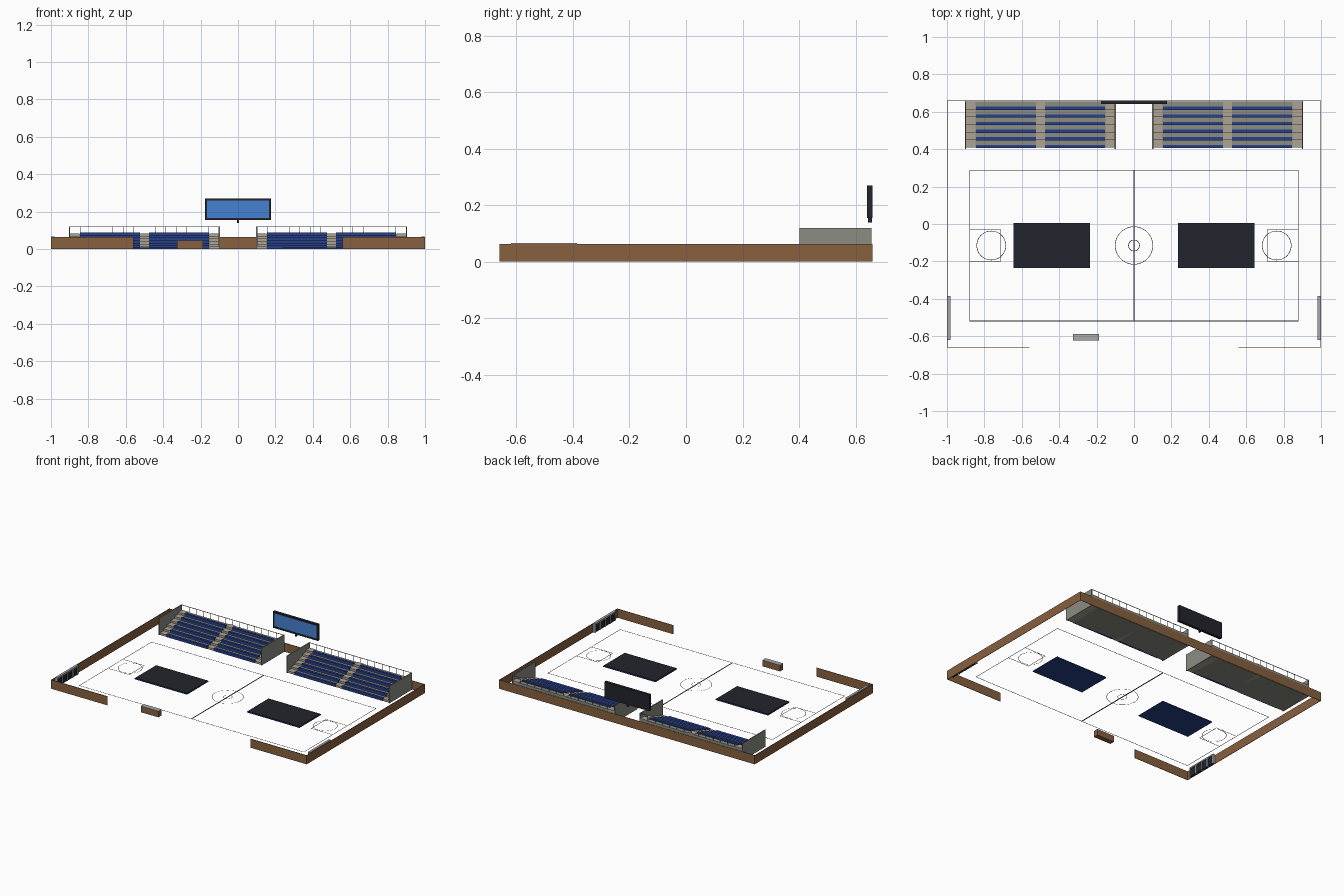
import bpy, bmesh, math

if "Cube" in bpy.data.objects:
    bpy.data.objects.remove(bpy.data.objects["Cube"])


def mat(name, r, g, b):
    m = bpy.data.materials.new(name)
    m.diffuse_color = (r, g, b, 1)
    m.use_nodes = True
    m.node_tree.nodes["Principled BSDF"].inputs["Base Color"].default_value = m.diffuse_color
    return m


WOOD = mat("wood", 0.25, 0.12, 0.05)
BLUE = mat("seat_blue", 0.02, 0.05, 0.25)
BLACK = mat("black", 0.016, 0.018, 0.026)
SCREEN = mat("screen_blue", 0.06, 0.22, 0.65)
TAN = mat("aisle_tan", 0.42, 0.37, 0.29)
STONE = mat("stone", 0.26, 0.27, 0.23)
STEEL = mat("steel", 0.4, 0.4, 0.42)
LINE = mat("court_line", 0.2, 0.18, 0.18)
KEY = mat("key_line", 0.5, 0.4, 0.22)


def finish(name, bm, material):
    bmesh.ops.recalc_face_normals(bm, faces=bm.faces)
    me = bpy.data.meshes.new(name)
    bm.to_mesh(me)
    bm.free()
    me.materials.append(material)
    ob = bpy.data.objects.new(name, me)
    bpy.context.collection.objects.link(ob)
    return ob


def boxes(name, spans, material):
    """One object made of boxes given as (x0, x1, y0, y1, z0, z1)."""
    bm = bmesh.new()
    for x0, x1, y0, y1, z0, z1 in spans:
        vs = bmesh.ops.create_cube(bm, size=1)["verts"]
        for v in vs:
            v.co.x = x1 if v.co.x > 0 else x0
            v.co.y = y1 if v.co.y > 0 else y0
            v.co.z = z1 if v.co.z > 0 else z0
    return finish(name, bm, material)


def prism(name, profile, x0, x1, material):
    """Extrude a (y, z) outline along x."""
    bm = bmesh.new()
    f = bm.faces.new([bm.verts.new((x0, y, z)) for y, z in profile])
    ex = bmesh.ops.extrude_face_region(bm, geom=[f])["geom"]
    bmesh.ops.translate(bm, vec=(x1 - x0, 0, 0),
                        verts=[v for v in ex if isinstance(v, bmesh.types.BMVert)])
    return finish(name, bm, material)


def ring(name, cx, cy, r, material, w=0.003, n=48):
    bm = bmesh.new()
    loops = [[bm.verts.new((cx + q * math.cos(2 * math.pi * i / n),
                            cy + q * math.sin(2 * math.pi * i / n), 0.001))
              for i in range(n)] for q in (r - w, r)]
    for i in range(n):
        j = (i + 1) % n
        bm.faces.new((loops[0][i], loops[1][i], loops[1][j], loops[0][j]))
    return finish(name, bm, material)


def outline(name, x0, x1, y0, y1, material, w=0.003):
    return boxes(name, [(x0, x1, y0, y0 + w, 0, 0.001), (x0, x1, y1 - w, y1, 0, 0.001),
                        (x0, x0 + w, y0 + w, y1 - w, 0, 0.001),
                        (x1 - w, x1, y0 + w, y1 - w, 0, 0.001)], material)


# Perimeter walls with the wide front opening
H, T = 0.063, 0.003
boxes("back_wall", [(-1, 1, 0.66 - T, 0.66, 0, H)], WOOD)
for s, side in ((-1, "left"), (1, "right")):
    xa, xb = sorted((s, s * (1 - T)))
    boxes(side + "_wall", [(xa, xb, -0.66, 0.66 - T, 0, H)], WOOD)
    xa, xb = sorted((s * 0.56, s * (1 - T)))
    boxes(side + "_front_wall", [(xa, xb, -0.66, -0.66 + T, 0, H)], WOOD)

    # Side door: steel frame with dark panels
    def sx(a, b):
        return tuple(sorted((s * a, s * b)))
    posts = [-0.62, -0.563, -0.506, -0.449, -0.393]
    boxes(side + "_door_frame",
          [sx(0.98, 0.997) + (y, y + 0.008, 0, 0.058) for y in posts]
          + [sx(0.98, 0.997) + (-0.62, -0.385, 0.058, 0.067)], STEEL)
    boxes(side + "_door_panels",
          [sx(0.984, 0.997) + (a + 0.008, b, 0, 0.058)
           for a, b in zip(posts, posts[1:])], BLACK)

    # Floor mat: blue body, black top
    boxes(side + "_mat_base", [sx(0.235, 0.645) + (-0.235, 0.005, 0, 0.006)], BLUE)
    boxes(side + "_mat_top", [sx(0.238, 0.642) + (-0.232, 0.002, 0.006, 0.009)], BLACK)

    # Key markings
    outline(side + "_key", *sx(0.71, 0.88), -0.2, -0.03, KEY)
    ring(side + "_key_circle", s * 0.763, -0.115, 0.079, LINE)

# Court markings
outline("court_boundary", -0.88, 0.88, -0.52, 0.29, LINE)
boxes("centre_line", [(-0.004, 0.004, -0.517, 0.287, 0, 0.001)], LINE)
ring("centre_circle", 0, -0.115, 0.102, LINE)
ring("inner_circle", 0, -0.115, 0.031, LINE)

# Scorer's table
boxes("table", [(-0.325, -0.188, -0.622, -0.587, 0, 0.042)], WOOD)
boxes("table_top", [(-0.325, -0.188, -0.622, -0.587, 0.042, 0.044)], STEEL)

# Bleachers
ROWS, Y0, Y1, RISE = 6, 0.41, 0.655, 0.0138
RUN = (Y1 - Y0) / ROWS


def stair(lift, shift):
    pts = [(Y1, 0), (Y0 - shift, 0)]
    for i in range(ROWS):
        z = (i + 1) * RISE + lift
        end = Y1 if i == ROWS - 1 else Y0 + (i + 1) * RUN - shift
        pts += [(Y0 + i * RUN - shift, z), (end, z)]
    return pts


for s, side in ((-1, "left"), (1, "right")):
    c = s * 0.5
    prism(side + "_bleacher", stair(-0.003, 0), c - 0.398, c + 0.398, STONE)
    for k, (a, b) in enumerate(((-0.397, -0.347), (-0.024, 0.024), (0.347, 0.397))):
        prism(f"{side}_aisle_{k}", stair(0, 0.002), c + a, c + b, TAN)
    # Bench seats flush with every riser
    boxes(side + "_seats",
          [(c + a, c + b, Y0 + i * RUN - 0.004, Y0 + i * RUN + 0.013,
            i * RISE, (i + 1) * RISE + 0.005)
           for i in range(ROWS) for a, b in ((-0.346, -0.025), (0.025, 0.346))], BLUE)
    boxes(side + "_end_panels",
          [(c + a, c + a + 0.006, 0.402, 0.657, 0, 0.12) for a in (-0.403, 0.397)], STONE)
    # Railing along the top row
    n = 14
    boxes(side + "_railing",
          [(c - 0.397, c + 0.397, 0.652, 0.655, 0.117, 0.12)]
          + [(c - 0.397 + 0.794 * i / n - 0.001, c - 0.397 + 0.794 * i / n + 0.001,
              0.6525, 0.6545, 0.08, 0.117) for i in range(1, n)], STEEL)

# Scoreboard with raised frame, screen and bracket
boxes("scoreboard_body", [(-0.176, 0.176, 0.647, 0.66, 0.155, 0.27)], BLACK)
boxes("scoreboard_frame",
      [(-0.176, 0.176, 0.641, 0.647, 0.155, 0.166), (-0.176, 0.176, 0.641, 0.647, 0.259, 0.27),
       (-0.176, -0.165, 0.641, 0.647, 0.166, 0.259), (0.165, 0.176, 0.641, 0.647, 0.166, 0.259)],
      BLACK)
boxes("scoreboard_screen", [(-0.165, 0.165, 0.644, 0.647, 0.166, 0.259)], SCREEN)
boxes("scoreboard_bracket", [(-0.006, 0.006, 0.644, 0.658, 0.139, 0.155)], BLACK)
